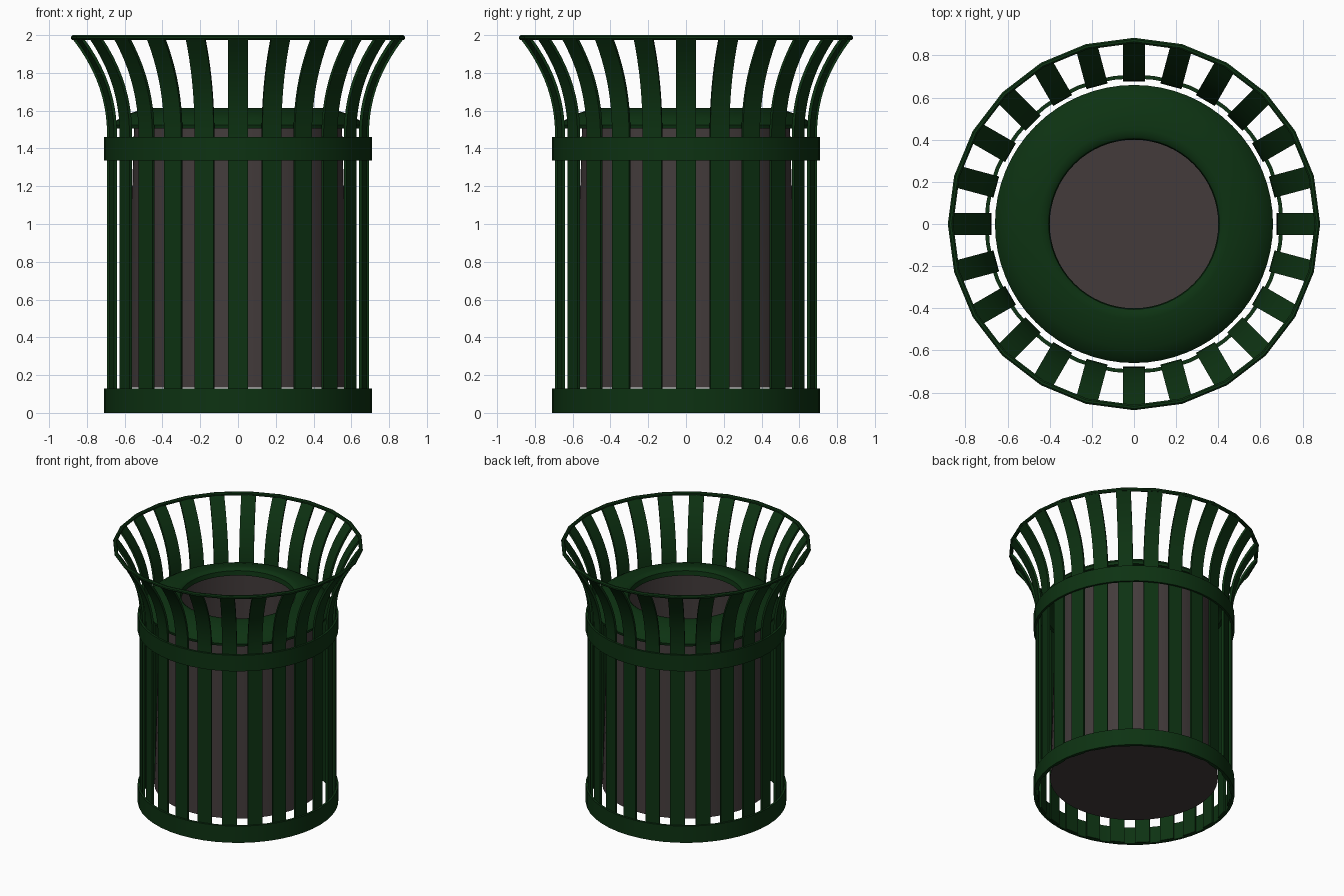
import bpy, bmesh, math
from mathutils import Vector

if "Cube" in bpy.data.objects:
    bpy.data.objects.remove(bpy.data.objects["Cube"])


def material(name, rgb):
    m = bpy.data.materials.new(name)
    m.diffuse_color = (*rgb, 1)
    m.use_nodes = True
    m.node_tree.nodes["Principled BSDF"].inputs["Base Color"].default_value = m.diffuse_color
    return m


GREEN = material("dark_green_paint", (0.004, 0.032, 0.006))
GREY = material("warm_grey_liner", (0.056, 0.044, 0.044))


def finish(bm, name, mat, angle=40):
    bmesh.ops.recalc_face_normals(bm, faces=bm.faces)
    me = bpy.data.meshes.new(name)
    bm.to_mesh(me)
    bm.free()
    me.materials.append(mat)
    ob = bpy.data.objects.new(name, me)
    bpy.context.collection.objects.link(ob)
    bpy.ops.object.select_all(action='DESELECT')
    ob.select_set(True)
    bpy.context.view_layer.objects.active = ob
    bpy.ops.object.shade_smooth_by_angle(angle=math.radians(angle))
    return ob


def lathe(name, profile, mat, sides=48):
    """Revolve a closed (radius, z) profile around z; radius 0 becomes a pole."""
    bm = bmesh.new()
    rings = []
    for r, z in profile:
        if r == 0:
            rings.append([bm.verts.new((0, 0, z))] * sides)
        else:
            rings.append([bm.verts.new((r * math.cos(a), r * math.sin(a), z))
                          for a in (2 * math.pi * i / sides for i in range(sides))])
    pairs = list(zip(rings, rings[1:]))
    if profile[0][0] != 0:
        pairs.append((rings[-1], rings[0]))
    for a, b in pairs:
        for i in range(sides):
            j = (i + 1) % sides
            quad = list(dict.fromkeys((a[i], a[j], b[j], b[i])))
            bm.faces.new(quad)
    return finish(bm, name, mat)


# Flat bands around the slats
def band(name, z0, z1):
    lathe(name, [(0.691, z0), (0.709, z0), (0.709, z1), (0.691, z1)], GREEN)


band("bottom_band", 0.0, 0.13)
band("upper_band", 1.335, 1.46)

# Rolled top rim, coarse 24-sided
lathe("top_rim", [(0.871 + 0.014 * math.cos(math.pi * (k + .5) / 4),
                   1.987 + 0.014 * math.sin(math.pi * (k + .5) / 4))
                  for k in range(8)], GREEN, 24)

# Slats: straight up to the upper band, then flaring outwards
path = [Vector((0.685, 0.004)), Vector((0.685, 1.40))]
for k in range(0, 11):
    t = k / 10
    path.append(Vector((0.685 + 0.185 * t ** 2.2, 1.46 + 0.525 * t)))
T, W, N = 0.008, 0.052, 24
bm = bmesh.new()
for s in range(N):
    a = 2 * math.pi * s / N
    out, side = Vector((math.cos(a), math.sin(a), 0)), Vector((-math.sin(a), math.cos(a), 0))
    prev = None
    for i, p in enumerate(path):
        d = (path[min(i + 1, len(path) - 1)] - path[max(i - 1, 0)]).normalized()
        n = out * d.y - Vector((0, 0, d.x))
        c = out * p.x + Vector((0, 0, p.y))
        ring = [bm.verts.new(c + n * u * T + side * v * W)
                for u, v in ((-1, -1), (1, -1), (1, 1), (-1, 1))]
        if prev:
            for k in range(4):
                j = (k + 1) % 4
                bm.faces.new((prev[k], prev[j], ring[j], ring[k]))
        else:
            bm.faces.new(ring)
        prev = ring
    bm.faces.new(prev)
finish(bm, "slats", GREEN)

# Domed lid with a round opening and rolled lip
lathe("lid", [(0.63, 1.505), (0.655, 1.505), (0.66, 1.525), (0.64, 1.55), (0.59, 1.58),
              (0.52, 1.602), (0.45, 1.614), (0.42, 1.612), (0.405, 1.6), (0.4, 1.565),
              (0.415, 1.565), (0.43, 1.592), (0.51, 1.583), (0.6, 1.55)], GREEN, 64)

# Inner liner bin, slightly wider at the base, open at the top
lathe("liner", [(0, 0.135), (0.592, 0.135), (0.55, 1.53), (0.535, 1.53),
                (0.577, 0.155), (0, 0.155)], GREY, 64)
